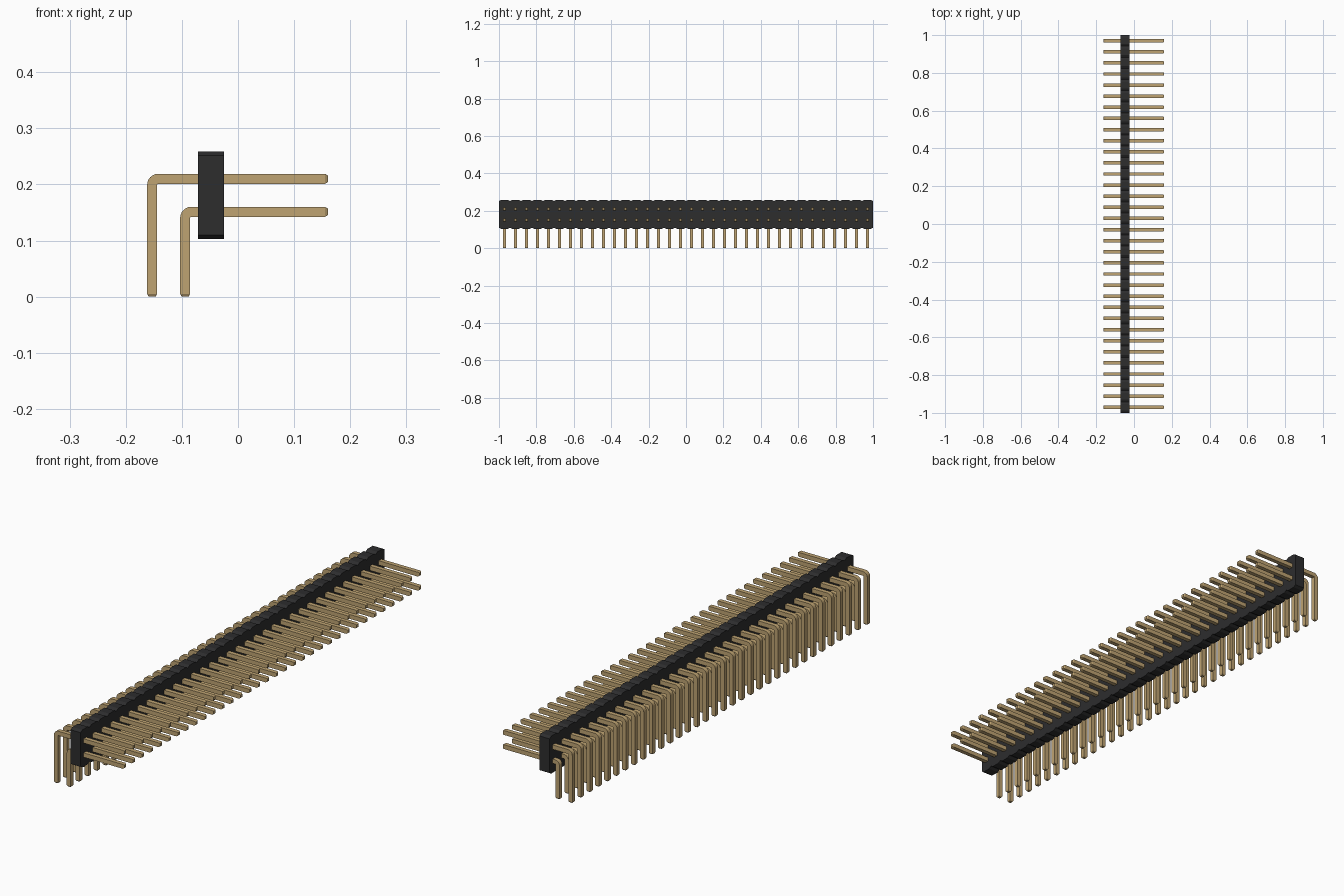
import bpy
import bmesh
from math import sin, cos, pi

cube = bpy.data.objects.get("Cube")
if cube:
    bpy.data.objects.remove(cube, do_unlink=True)

COUNT = 34
PITCH = 2 / COUNT
HALF = 0.009          # half thickness of a pin
TIP = 0.006           # half thickness at its tapered ends


def material(name, colour, roughness):
    mat = bpy.data.materials.new(name)
    mat.use_nodes = True
    mat.diffuse_color = colour
    bsdf = mat.node_tree.nodes["Principled BSDF"]
    bsdf.inputs["Base Color"].default_value = colour
    bsdf.inputs["Roughness"].default_value = roughness
    return mat


def make_object(name, bm, mat):
    bmesh.ops.recalc_face_normals(bm, faces=bm.faces[:])
    mesh = bpy.data.meshes.new(name)
    bm.to_mesh(mesh)
    bm.free()
    mesh.materials.append(mat)
    obj = bpy.data.objects.new(name, mesh)
    bpy.context.collection.objects.link(obj)
    return obj


def housing(x0, x1, z0, z1, cut_y, cut_z, mat):
    """Block with a small notch between neighbouring pin positions."""
    lower = []
    for i in range(COUNT):
        y0, y1 = -1 + i * PITCH, -1 + (i + 1) * PITCH
        if i == 0:
            lower.append((y0, cut_z))
        lower += [(y0 + cut_y, 0), (y1 - cut_y, 0), (y1, cut_z)]
    outline = [(y, z0 + d) for y, d in lower]
    outline += [(y, z1 - d) for y, d in reversed(lower)]
    bm = bmesh.new()
    face = bm.faces.new([bm.verts.new((x0, y, z)) for y, z in outline])
    result = bmesh.ops.extrude_face_region(bm, geom=[face])
    moved = [g for g in result["geom"] if isinstance(g, bmesh.types.BMVert)]
    bmesh.ops.translate(bm, verts=moved, vec=(x1 - x0, 0, 0))
    if not any(abs(f.calc_center_median().x - x0) < 1e-5 for f in bm.faces):
        bm.faces.new([v for v in bm.verts if abs(v.co.x - x0) < 1e-5])
    return make_object("housing", bm, mat)


def pin_row(name, leg_x, arm_z, mat):
    """Square wire bent through a right angle, repeated along the housing."""
    radius, end_x, taper = 0.011, 0.16, 0.005
    # Each section is x, z, normal angle, half thickness
    sections = [(end_x, arm_z, pi / 2, TIP), (end_x - taper, arm_z, pi / 2, HALF)]
    for k in range(7):
        a = pi / 2 + k * pi / 12
        sections.append((leg_x + radius + radius * cos(a),
                         arm_z - radius + radius * sin(a), a, HALF))
    sections += [(leg_x, taper, pi, HALF), (leg_x, 0, pi, TIP)]

    bm = bmesh.new()
    rings = []
    for x, z, a, h in sections:
        rings.append([bm.verts.new((x + s * h * cos(a), t * h, z + s * h * sin(a)))
                      for s, t in ((1, 1), (1, -1), (-1, -1), (-1, 1))])
    for r, q in zip(rings, rings[1:]):
        for i in range(4):
            j = (i + 1) % 4
            bm.faces.new((r[i], r[j], q[j], q[i]))
    bm.faces.new(rings[0])
    bm.faces.new(rings[-1])
    obj = make_object(name, bm, mat)
    obj.location.y = -1 + PITCH / 2
    array = obj.modifiers.new("repeat", "ARRAY")
    array.count = COUNT
    array.use_relative_offset = False
    array.use_constant_offset = True
    array.constant_offset_displace = (0, PITCH, 0)
    return obj


black = material("black plastic", (0.026, 0.026, 0.027, 1), 0.6)
gold = material("gold metal", (0.52, 0.37, 0.17, 1), 0.4)

# Plastic strip and the two rows of bent pins
housing(-0.071, -0.025, 0.103, 0.259, 0.012, 0.007, black)
pin_row("upper_pins", -0.153, 0.21, gold)
pin_row("lower_pins", -0.153 + PITCH, 0.21 - PITCH, gold)
